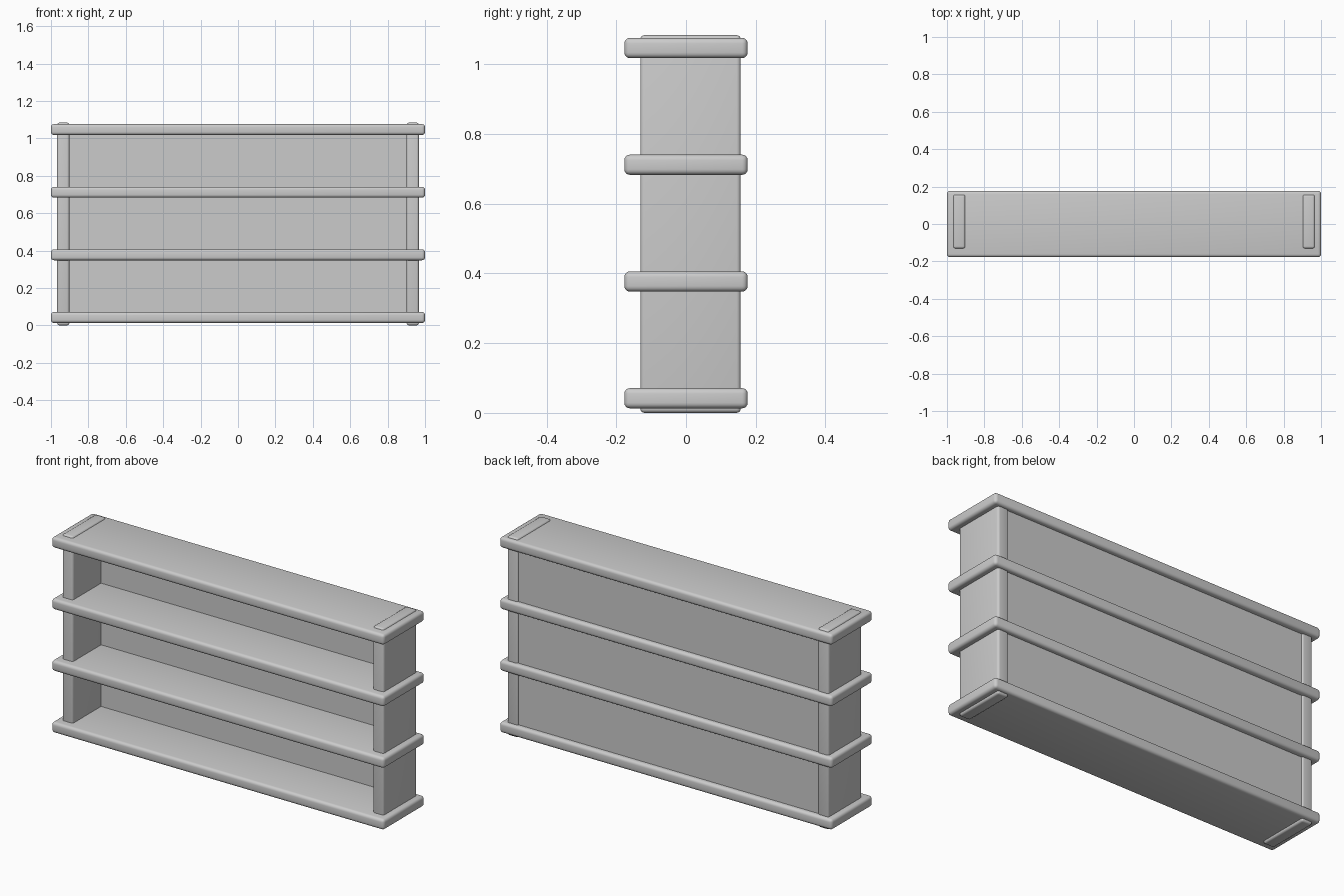
import bpy

default = bpy.data.objects.get("Cube")
if default:
    bpy.data.objects.remove(default, do_unlink=True)

# Single light grey material
grey = bpy.data.materials.new("light_grey")
grey.use_nodes = True
colour = (0.6, 0.6, 0.6, 1)
grey.diffuse_color = colour
grey.node_tree.nodes["Principled BSDF"].inputs["Base Color"].default_value = colour


def rounded_board(name, low, high, radius, segments=4):
    """Box between two corners, with rounded edges."""
    centre = [(a + b) / 2 for a, b in zip(low, high)]
    bpy.ops.mesh.primitive_cube_add(size=1, location=centre)
    board = bpy.context.object
    board.name = name
    board.scale = [b - a for a, b in zip(low, high)]
    bpy.ops.object.transform_apply(location=False, rotation=False, scale=True)
    board.data.materials.append(grey)
    if radius:
        bevel = board.modifiers.new("rounded_edges", "BEVEL")
        bevel.width = radius
        bevel.segments = segments
        bpy.ops.object.modifier_apply(modifier=bevel.name)
        bpy.ops.object.shade_smooth_by_angle()
    return board


# Four evenly spaced shelves
SPACING = 0.335
for i, label in enumerate(("bottom", "lower", "upper", "top")):
    base = 0.013 + i * SPACING
    rounded_board(label + "_shelf", (-1, -0.177, base), (1, 0.177, base + 0.058), 0.016)

# Uprights that run through the shelves and stand slightly proud of them
for side, label in ((1, "left"), (-1, "right")):
    x_in, x_out = sorted((side * 0.902, side * 0.967))
    rounded_board(label + "_upright", (x_in, -0.131, 0), (x_out, 0.157, 1.084), 0.012)

# Back panel set between the uprights
rounded_board("back_panel", (-0.91, 0.112, 0.03), (0.91, 0.15, 1.05), 0)
